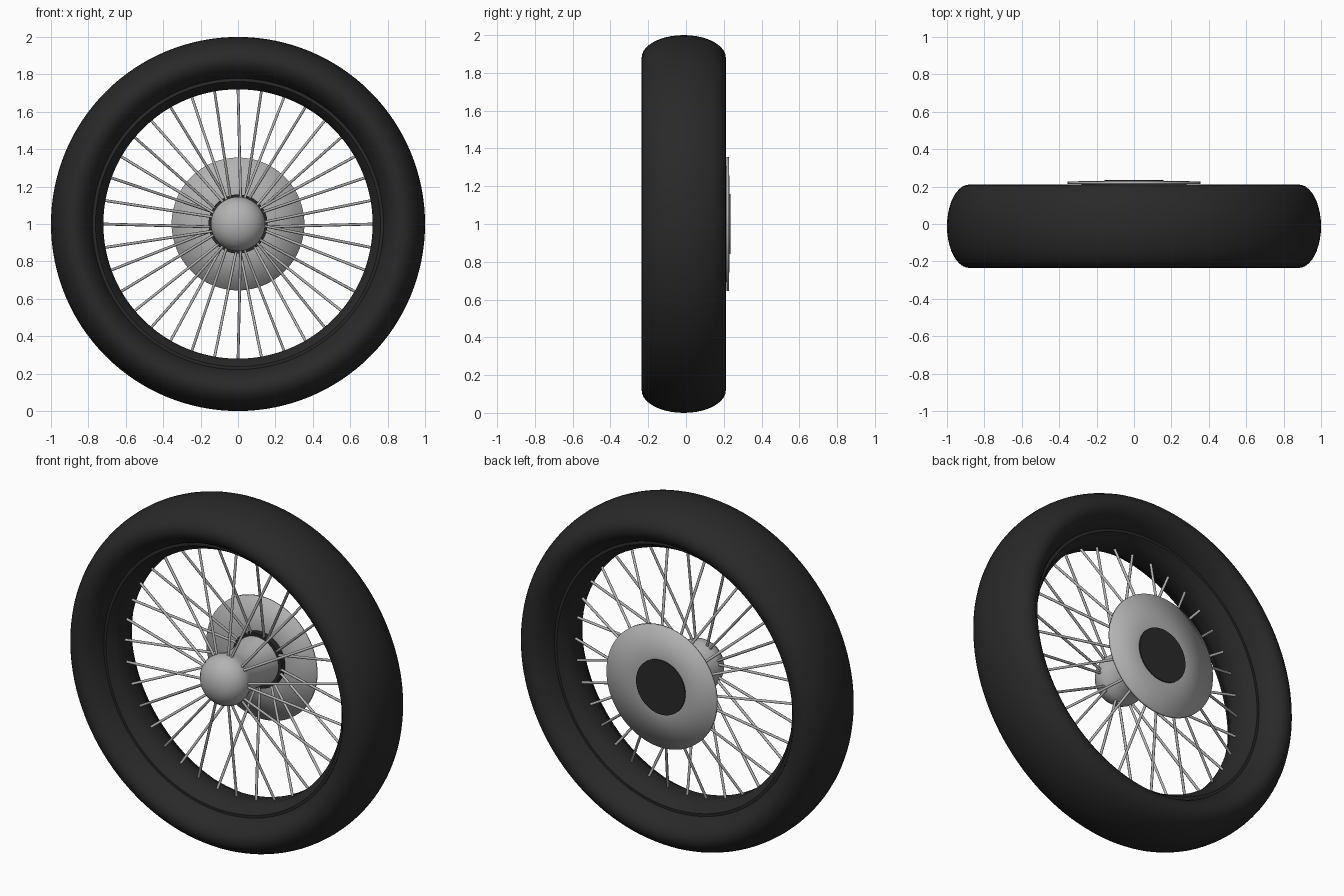
import bpy, bmesh, math
from mathutils import Vector

if "Cube" in bpy.data.objects:
    bpy.data.objects.remove(bpy.data.objects["Cube"])

CENTRE = Vector((0, 0, 1))


def material(name, v):
    m = bpy.data.materials.new(name)
    m.diffuse_color = (v, v, v, 1)
    m.use_nodes = True
    m.node_tree.nodes["Principled BSDF"].inputs["Base Color"].default_value = m.diffuse_color
    return m


rubber = material("black_rubber", 0.022)
metal = material("grey_metal", 0.45)


def finish(name, bm, mat, angle):
    bmesh.ops.recalc_face_normals(bm, faces=bm.faces)
    me = bpy.data.meshes.new(name)
    bm.to_mesh(me)
    bm.free()
    me.materials.append(mat)
    ob = bpy.data.objects.new(name, me)
    bpy.context.collection.objects.link(ob)
    bpy.ops.object.select_all(action='DESELECT')
    ob.select_set(True)
    bpy.context.view_layer.objects.active = ob
    bpy.ops.object.shade_smooth_by_angle(angle=math.radians(angle))
    return ob


def lathe(name, profile, mat, closed=False, n=96, angle=35):
    """Spin a (radius, y) profile about the wheel axle."""
    bm = bmesh.new()
    rings = []
    for r, y in profile:
        if r == 0:
            rings.append([bm.verts.new((0, y, 1))] * n)
        else:
            rings.append([bm.verts.new((r * math.cos(2 * math.pi * i / n), y,
                                        1 + r * math.sin(2 * math.pi * i / n))) for i in range(n)])
    pairs = list(zip(rings, rings[1:]))
    if closed:
        pairs.append((rings[-1], rings[0]))
    for a, b in pairs:
        for i in range(n):
            j = (i + 1) % n
            bm.faces.new(list(dict.fromkeys((a[i], a[j], b[j], b[i]))))
    return finish(name, bm, mat, angle)


# Tyre: oval cross-section
Y0 = -0.012
tyre = [(0.88 + 0.12 * math.sin(t), Y0 + 0.223 * math.cos(t))
        for t in (2 * math.pi * k / 40 for k in range(40))]
lathe("tyre", tyre, rubber, closed=True, n=128)

# Rim: narrow band flaring out to the tyre beads
half = [(0.80, 0.115), (0.762, 0.118), (0.752, 0.105), (0.735, 0.075), (0.72, 0.05)]
rim = [(r, Y0 - y) for r, y in half] + [(r, Y0 + y) for r, y in reversed(half)]
lathe("rim", rim, rubber, closed=True, n=128)

# Hub: domed nose, waisted barrel
lathe("hub", [(0, -0.232), (0.04, -0.228), (0.08, -0.214), (0.112, -0.19), (0.134, -0.16),
              (0.145, -0.125), (0.143, -0.095), (0.132, -0.06), (0.122, -0.01), (0.122, 0.06),
              (0.128, 0.12), (0.14, 0.18), (0, 0.18)], metal)

# Brake disc and dark axle cap running through it
lathe("brake_disc", [(0, 0.21), (0.15, 0.21), (0.355, 0.214), (0.355, 0.228), (0.15, 0.23), (0, 0.23)],
      metal, angle=180)
lathe("axle_cap", [(0, 0.175), (0.158, 0.175), (0.158, 0.236), (0, 0.236)], rubber)


def rod(bm, a, b, radius, n=8):
    d = b - a
    mat = d.to_track_quat('Z', 'Y').to_matrix().to_4x4()
    mat.translation = (a + b) / 2
    bmesh.ops.create_cone(bm, cap_ends=True, segments=n, radius1=radius, radius2=radius,
                          depth=d.length, matrix=mat)


def polar(r, ang, y):
    return CENTRE + Vector((r * math.sin(ang), y, r * math.cos(ang)))


# Spokes: alternate between the front and back of the hub
for name, start, y, r_in in (("front_spokes", 0, -0.11, 0.135), ("back_spokes", 1, 0.185, 0.145)):
    bm = bmesh.new()
    for k in range(start, 36, 2):
        ang = math.radians(10 * k)
        twist = math.radians(6 if k % 4 < 2 else -6)
        rod(bm, polar(r_in, ang + twist, y), polar(0.725, ang, Y0), 0.0075)
    finish(name, bm, metal, 50)
